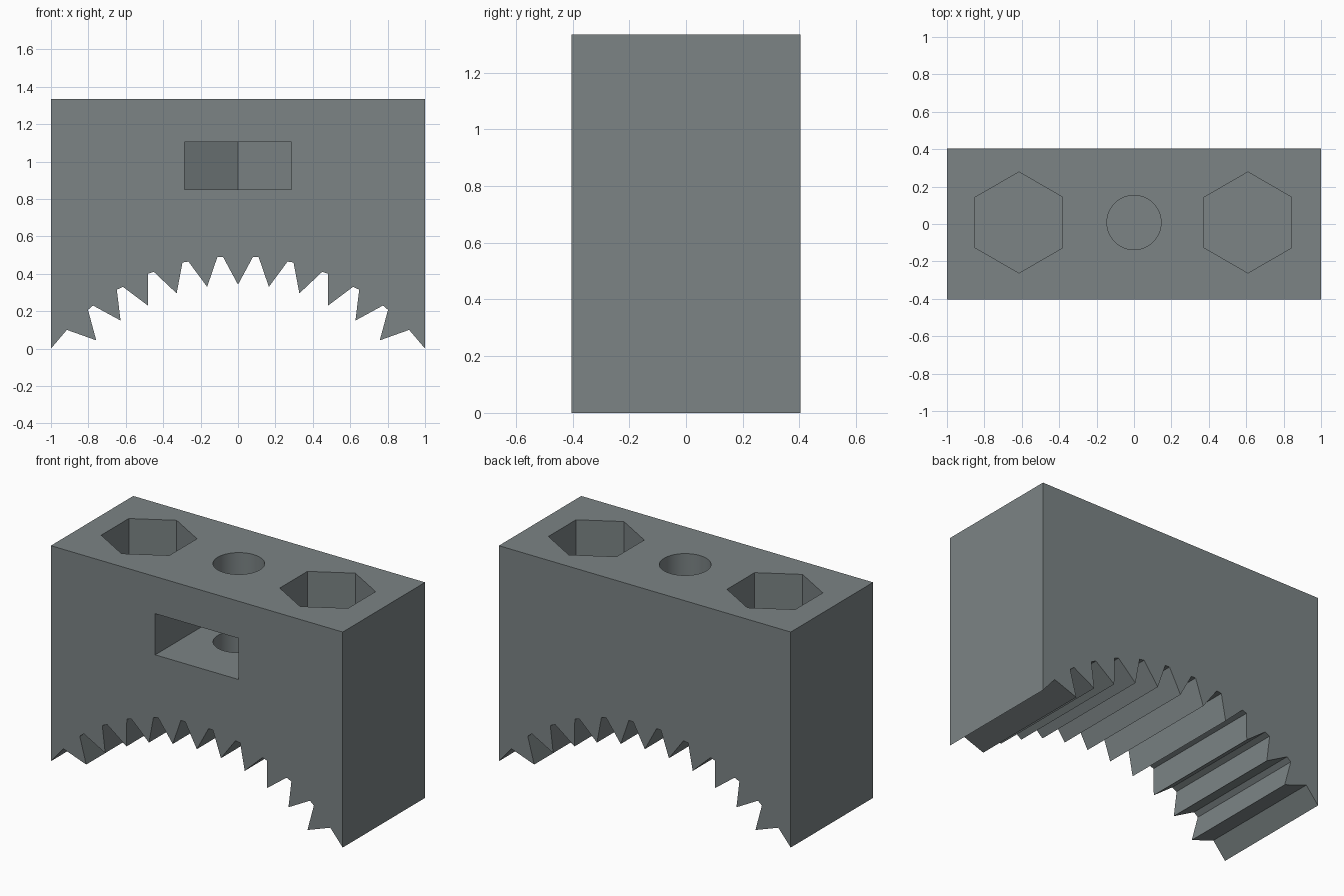
import bpy, bmesh, math

if "Cube" in bpy.data.objects:
    bpy.data.objects.remove(bpy.data.objects["Cube"])

steel = bpy.data.materials.new("grey_plastic")
steel.diffuse_color = (0.2, 0.23, 0.235, 1)
steel.use_nodes = True
steel.node_tree.nodes["Principled BSDF"].inputs["Base Color"].default_value = steel.diffuse_color


def prism(name, pts, to3d, offset):
    """Extrude a flat outline into a solid."""
    bm = bmesh.new()
    face = bm.faces.new([bm.verts.new(to3d(*p)) for p in pts])
    ext = bmesh.ops.extrude_face_region(bm, geom=[face])
    verts = [g for g in ext["geom"] if isinstance(g, bmesh.types.BMVert)]
    bmesh.ops.translate(bm, verts=verts, vec=offset)
    bmesh.ops.recalc_face_normals(bm, faces=bm.faces)
    mesh = bpy.data.meshes.new(name)
    bm.to_mesh(mesh)
    bm.free()
    mesh.materials.append(steel)
    obj = bpy.data.objects.new(name, mesh)
    bpy.context.collection.objects.link(obj)
    return obj


def polygon(cx, cy, r, n):
    """Regular outline with a corner pointing to the back."""
    return [(cx + r * math.sin(2 * math.pi * i / n),
             cy + r * math.cos(2 * math.pi * i / n)) for i in range(n)]


def vertical(name, pts, z0, z1):
    return prism(name, pts, lambda x, y: (x, y, z0), (0, 0, z1 - z0))


# Block with a toothed arch along its underside
TOP, HALF_DEPTH, CY = 1.335, 0.403, 0.008
teeth = [(0.08, 0.49), (0.11, 0.49), (0.165, 0.33),
         (0.265, 0.465), (0.297, 0.46), (0.328, 0.295),
         (0.45, 0.41), (0.48, 0.4), (0.482, 0.23),
         (0.615, 0.33), (0.648, 0.315), (0.628, 0.15),
         (0.775, 0.23), (0.802, 0.207), (0.758, 0.044),
         (0.915, 0.1), (1.0, 0.0)]
outline = ([(-x, z) for x, z in reversed(teeth)] + [(0, 0.342)] + teeth
           + [(1, TOP), (-1, TOP)])
block = prism("toothed_block", outline,
              lambda x, z: (x, -HALF_DEPTH, z), (0, 2 * HALF_DEPTH, 0))

# Nut slot: open at the front, ending in the back half of a hexagon
r = 0.285 / math.cos(math.pi / 6)
slot = [(-0.285, -0.6), (0.285, -0.6), (0.285, CY + r / 2),
        (0, CY + r), (-0.285, CY + r / 2)]

# Pockets sunk into the top, the bolt hole and the nut slot
cutters = [
    vertical("left_pocket_cutter", polygon(-0.615, CY, 0.27, 6), 0.67, 1.6),
    vertical("right_pocket_cutter", polygon(0.609, CY, 0.27, 6), 0.67, 1.6),
    vertical("bolt_hole_cutter", polygon(0, CY, 0.145, 48), 0.62, 1.6),
    vertical("nut_slot_cutter", slot, 0.85, 1.105),
]
bpy.context.view_layer.objects.active = block
for cutter in cutters:
    mod = block.modifiers.new(cutter.name, "BOOLEAN")
    mod.operation = "DIFFERENCE"
    mod.solver = "EXACT"
    mod.object = cutter
    bpy.ops.object.modifier_apply(modifier=mod.name)
    bpy.data.objects.remove(cutter)

# Smooth the bolt hole only
block.select_set(True)
bpy.ops.object.shade_smooth_by_angle(angle=math.radians(20))
